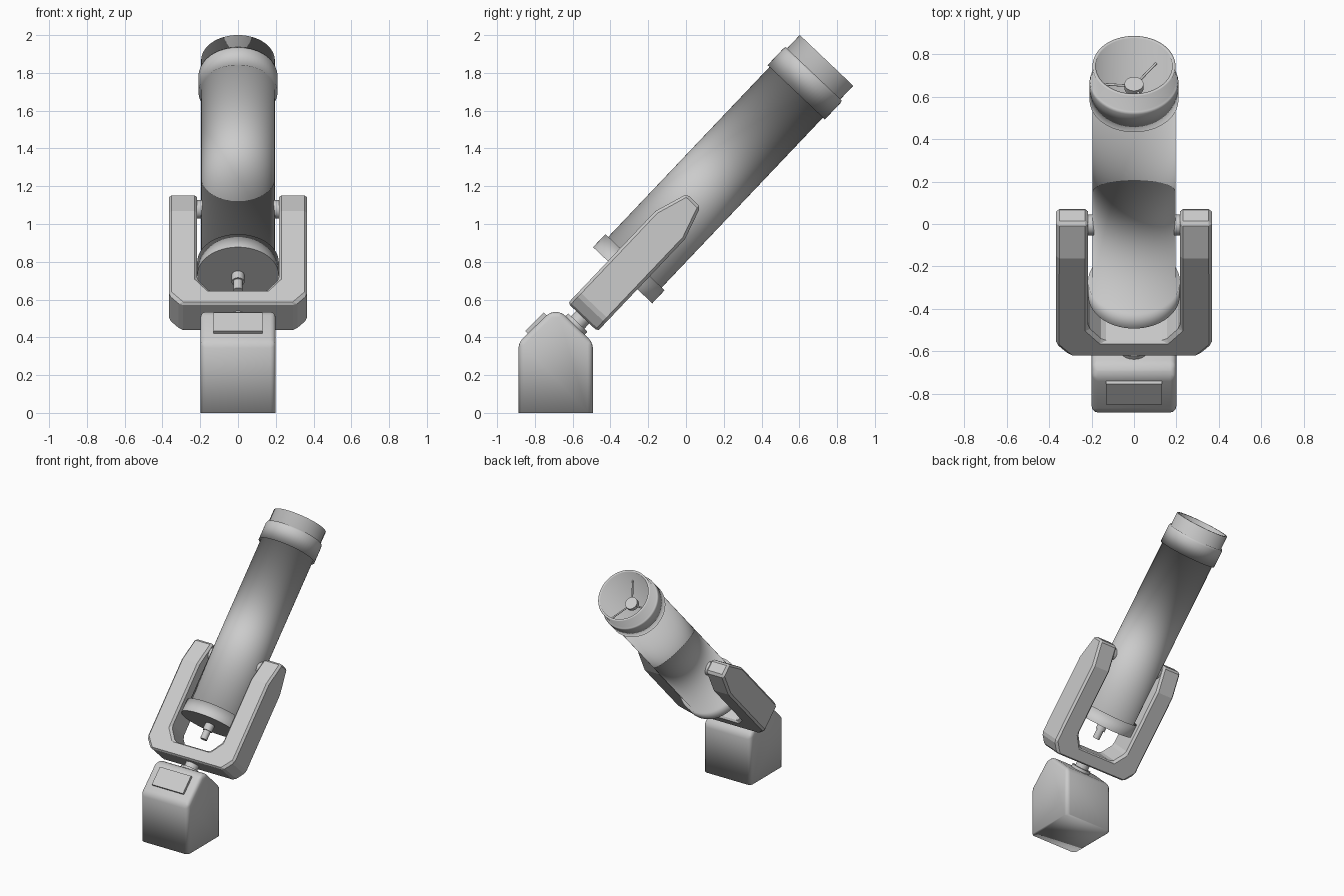
import bpy, bmesh, math
from mathutils import Matrix

cube = bpy.data.objects.get("Cube")
if cube:
    bpy.data.objects.remove(cube, do_unlink=True)

# One grey for the whole model
grey = bpy.data.materials.new("light_grey")
grey.use_nodes = True
GREY = (0.6, 0.6, 0.6, 1.0)
grey.diffuse_color = GREY
grey.node_tree.nodes["Principled BSDF"].inputs["Base Color"].default_value = GREY

# Tilted frame at the pivot: local z runs along the barrel
TILT = math.radians(43.5)
PIVOT = (0, -0.005, 1.077)


def finish(name, bm, smooth=True, sharp=None, tilted=True):
    """Turn a bmesh into an object, placed in the tilted frame if asked."""
    bmesh.ops.recalc_face_normals(bm, faces=bm.faces)
    for f in bm.faces:
        f.smooth = smooth
    mesh = bpy.data.meshes.new(name)
    bm.to_mesh(mesh)
    bm.free()
    if sharp:
        mesh.set_sharp_from_angle(angle=math.radians(sharp))
    mesh.materials.append(grey)
    ob = bpy.data.objects.new(name, mesh)
    bpy.context.collection.objects.link(ob)
    if tilted:
        ob.location = PIVOT
        ob.rotation_euler = (-TILT, 0, 0)
    return ob


def lathe(profile, sides=64):
    """Closed solid of revolution about z from (radius, height) points."""
    bm = bmesh.new()
    rings = []
    for r, z in profile:
        if r == 0:
            rings.append([bm.verts.new((0, 0, z))] * sides)
        else:
            rings.append([bm.verts.new((r * math.cos(2 * math.pi * i / sides),
                                        r * math.sin(2 * math.pi * i / sides), z))
                          for i in range(sides)])
    for lo, hi in zip(rings, rings[1:]):
        for i in range(sides):
            j = (i + 1) % sides
            bm.faces.new(list(dict.fromkeys((lo[i], lo[j], hi[j], hi[i]))))
    return bm


# Barrel: rear ring, long tube, front ring with an undercut lip, hollow mouth
bm = lathe([(0, -0.48), (0.216, -0.48), (0.216, -0.385), (0.195, -0.397),
            (0.195, 0.866), (0.209, 0.855), (0.209, 0.975), (0.205, 0.99),
            (0.195, 0.99), (0.195, 1.088), (0.18, 1.088), (0.18, -0.35), (0, -0.35)])
for e in bm.edges:
    if all(v.co.z < -0.479 and v.co.xy.length > 0.2 for v in e.verts):
        e.smooth = False
finish("barrel", bm)

# Eyepiece on the rear cap
finish("eyepiece", lathe([(0, -0.47), (0.034, -0.47), (0.034, -0.53), (0.025, -0.53),
                          (0.025, -0.595), (0, -0.595)], 24), sharp=40)

# Secondary mirror held by three thin vanes
finish("secondary_mirror", lathe([(0, 0.935), (0.045, 0.935), (0.045, 0.965),
                                  (0, 0.965)], 32), sharp=40)
for k in range(3):
    bm = lathe([(0, 0.03), (0.006, 0.03), (0.006, 0.184), (0, 0.184)], 10)
    bm.transform(Matrix.Translation((0, 0, 0.95))
                 @ Matrix.Rotation(math.radians(55 + 120 * k), 4, 'Z')
                 @ Matrix.Rotation(math.pi / 2, 4, 'Y'))
    finish("mirror_vane_%d" % (k + 1), bm, sharp=40)

# Pivot pins between barrel and fork arms
for side, sx in (("left", 1), ("right", -1)):
    bm = lathe([(0, 0.17), (0.049, 0.17), (0.049, 0.24), (0, 0.24)], 32)
    bm.transform(Matrix.Rotation(sx * math.pi / 2, 4, 'Y'))
    finish(side + "_pivot_pin", bm, sharp=40)

# Fork: four-sided sections swept round a U (outer xz, inner xz, half depth)
half = [((0.366, 0.066), (0.216, 0.066), 0.05),
        ((0.366, -0.115), (0.216, -0.115), 0.108),
        ((0.366, -0.715), (0.216, -0.60), 0.108),
        ((0.305, -0.787), (0.146, -0.69), 0.108)]
stations = half + [((-o[0], o[1]), (-i[0], i[1]), d) for o, i, d in reversed(half)]
bm = bmesh.new()
loops = [[bm.verts.new(c) for c in ((o[0], -d, o[1]), (o[0], d, o[1]),
                                    (i[0], d, i[1]), (i[0], -d, i[1]))]
         for o, i, d in stations]
for a, b in zip(loops, loops[1:]):
    for k in range(4):
        m = (k + 1) % 4
        bm.faces.new((a[k], a[m], b[m], b[k]))
bm.faces.new(loops[0])
bm.faces.new(loops[-1])
fork = finish("fork", bm, smooth=False)
bevel = fork.modifiers.new("chamfer", 'BEVEL')
bevel.width = 0.015
bevel.segments = 1
bevel.limit_method = 'ANGLE'
bevel.angle_limit = math.radians(30)

# Turning shaft and collar between fork and base
finish("fork_shaft", lathe([(0, -0.90), (0.07, -0.90), (0.07, -0.825), (0.048, -0.825),
                            (0.048, -0.77), (0, -0.77)], 32), sharp=40)

# Base: house-shaped block with rounded edges and a flat foot
BASE_Y = -0.69
outline = [(-0.197, 0), (0.197, 0), (0.197, 0.372), (0.03, 0.535), (-0.03, 0.535), (-0.197, 0.372)]
bm = bmesh.new()
ends = [[bm.verts.new((x, BASE_Y + y, z)) for y, z in outline] for x in (-0.199, 0.199)]
for k in range(6):
    m = (k + 1) % 6
    bm.faces.new((ends[0][k], ends[0][m], ends[1][m], ends[1][k]))
for end in ends:
    bm.faces.new(end)
rounded = [e for e in bm.edges if any(v.co.z > 0.01 for v in e.verts)]
bmesh.ops.bevel(bm, geom=rounded, offset=0.028, offset_type='OFFSET', segments=3,
                profile=0.5, affect='EDGES', clamp_overlap=True)
finish("base", bm, tilted=False)

# Control panel on the front slope of the base
bm = bmesh.new()
bmesh.ops.create_cube(bm, size=1)
bm.transform(Matrix.Translation((0, -0.787, 0.468))
             @ Matrix.Rotation(math.radians(45), 4, 'X')
             @ Matrix.Diagonal((0.262, 0.138, 0.04, 1)))
finish("control_panel", bm, smooth=False, tilted=False)
